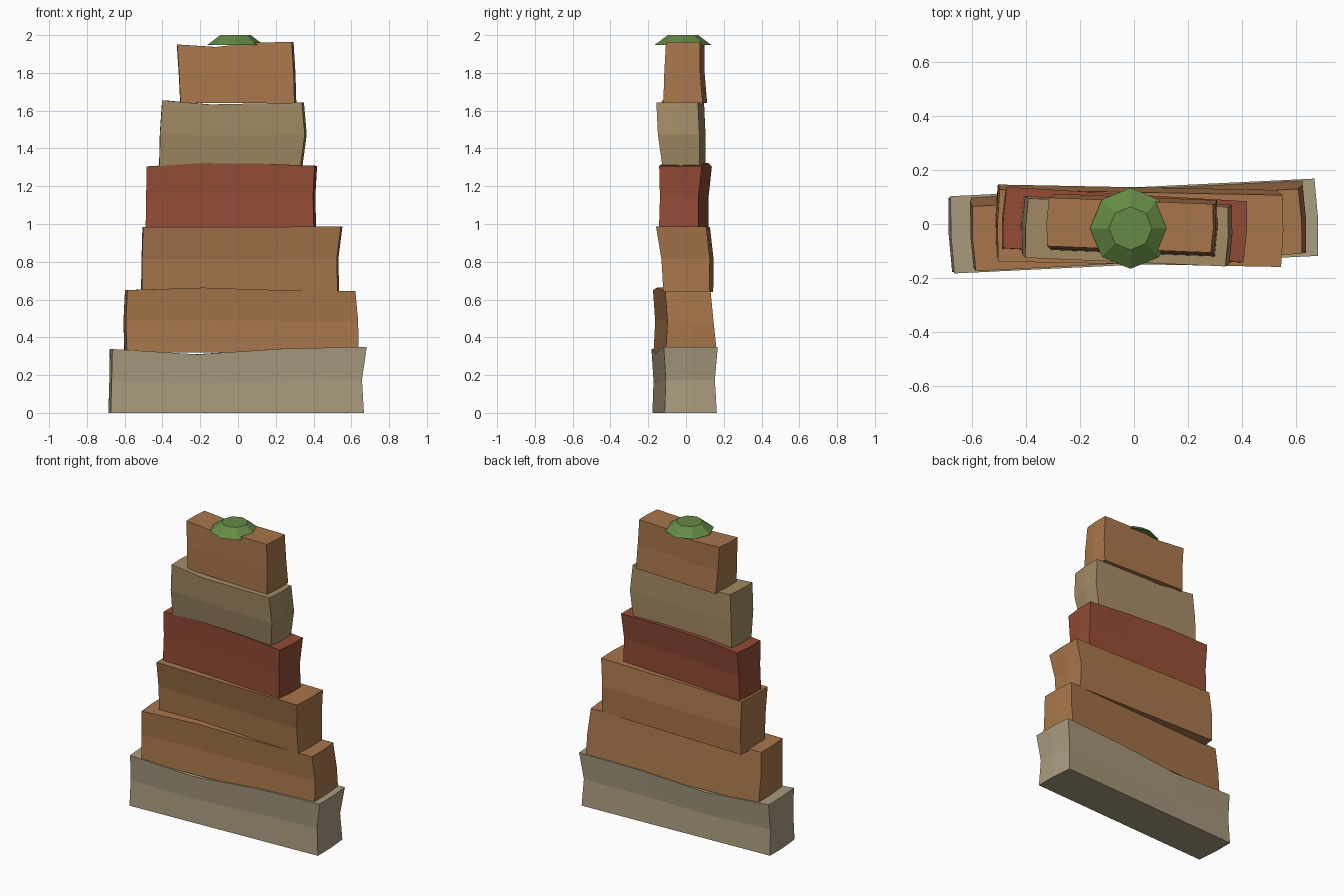
import bpy, bmesh, math

if "Cube" in bpy.data.objects:
    bpy.data.objects.remove(bpy.data.objects["Cube"])


def material(name, rgb):
    m = bpy.data.materials.new(name)
    m.diffuse_color = (*rgb, 1)
    m.use_nodes = True
    m.node_tree.nodes["Principled BSDF"].inputs["Base Color"].default_value = m.diffuse_color
    return m


PALE = material("pale_stone", (0.40, 0.33, 0.21))
ORANGE = material("orange_rock", (0.39, 0.18, 0.07))
RED = material("red_rock", (0.29, 0.07, 0.035))
TAN = material("tan_rock", (0.37, 0.26, 0.13))
GREEN = material("green_scrub", (0.13, 0.26, 0.06))


def finish(name, bm, mat):
    bmesh.ops.recalc_face_normals(bm, faces=bm.faces)
    me = bpy.data.meshes.new(name)
    bm.to_mesh(me)
    bm.free()
    me.materials.append(mat)
    ob = bpy.data.objects.new(name, me)
    bpy.context.collection.objects.link(ob)


def slab(name, mat, z0, levels, ends, tops):
    """Rough block, 3 x 2 x 2 cells. levels: (left, right, y shift, half depth)
    from bottom to top; ends: centre y at left and right; tops: z along x."""
    bm = bmesh.new()
    slope = (ends[1] - ends[0]) / (levels[0][1] - levels[0][0])
    v = {}
    for k, (xl, xr, dy, half) in enumerate(levels):
        for i in range(4):
            t = i / 3
            for j in range(3):
                s = j - 1
                y = ends[0] + (ends[1] - ends[0]) * t + dy + s * half
                x = xl + (xr - xl) * t - slope * s * half
                if s == 0:                      # slightly bowed ends
                    x += {0: -0.006, 3: 0.006}.get(i, 0)
                z = z0 + (tops[i] - z0) * k / 2
                v[i, j, k] = bm.verts.new((x, y, z))
    n = (3, 2, 2)
    for axis in range(3):
        a, b = [q for q in range(3) if q != axis]
        for side in (0, n[axis]):
            for p in range(n[a]):
                for q in range(n[b]):
                    quad = []
                    for da, db in ((0, 0), (1, 0), (1, 1), (0, 1)):
                        c = [0, 0, 0]
                        c[axis], c[a], c[b] = side, p + da, q + db
                        quad.append(v[tuple(c)])
                    bm.faces.new(quad)
    finish(name, bm, mat)


# Stacked rock layers, bottom to top
slab("base_layer", PALE, 0,
     [(-.68, .66, 0, .138), (-.675, .65, -.002, .13), (-.672, .675, 0, .143)],
     (-.04, .025), (.338, .31, .34, .35))
slab("second_layer", ORANGE, .32,
     [(-.595, .63, .008, .135), (-.6, .63, .004, .122), (-.592, .615, -.01, .12)],
     (-.045, .02), (.65, .663, .65, .645))
slab("third_layer", ORANGE, .64,
     [(-.507, .53, .012, .122), (-.505, .525, .008, .128), (-.5, .547, -.016, .133)],
     (.01, -.01), (.983, .985, .985, .987))
slab("red_layer", RED, .975,
     [(-.483, .408, -.005, .105), (-.48, .403, -.003, .102), (-.478, .412, .004, .113)],
     (.02, -.033), (1.305, 1.322, 1.32, 1.308))
slab("tan_layer", TAN, 1.305,
     [(-.412, .335, .008, .098), (-.408, .358, -.004, .11), (-.396, .343, -.012, .11)],
     (-.003, -.035), (1.655, 1.633, 1.638, 1.643))
slab("upper_layer", ORANGE, 1.64,
     [(-.30, .303, 0, .104), (-.308, .298, -.004, .095), (-.318, .288, 0, .09)],
     (.008, -.016), (1.95, 1.937, 1.96, 1.964))

# Eight-sided scrub cap
bm = bmesh.new()
bmesh.ops.create_cone(bm, cap_ends=True, segments=8, radius1=.15, radius2=.08, depth=.052)
for vert in bm.verts:
    vert.co.x -= .013
    vert.co.y -= .016
    vert.co.z += 1.974
finish("scrub_cap", bm, GREEN)
